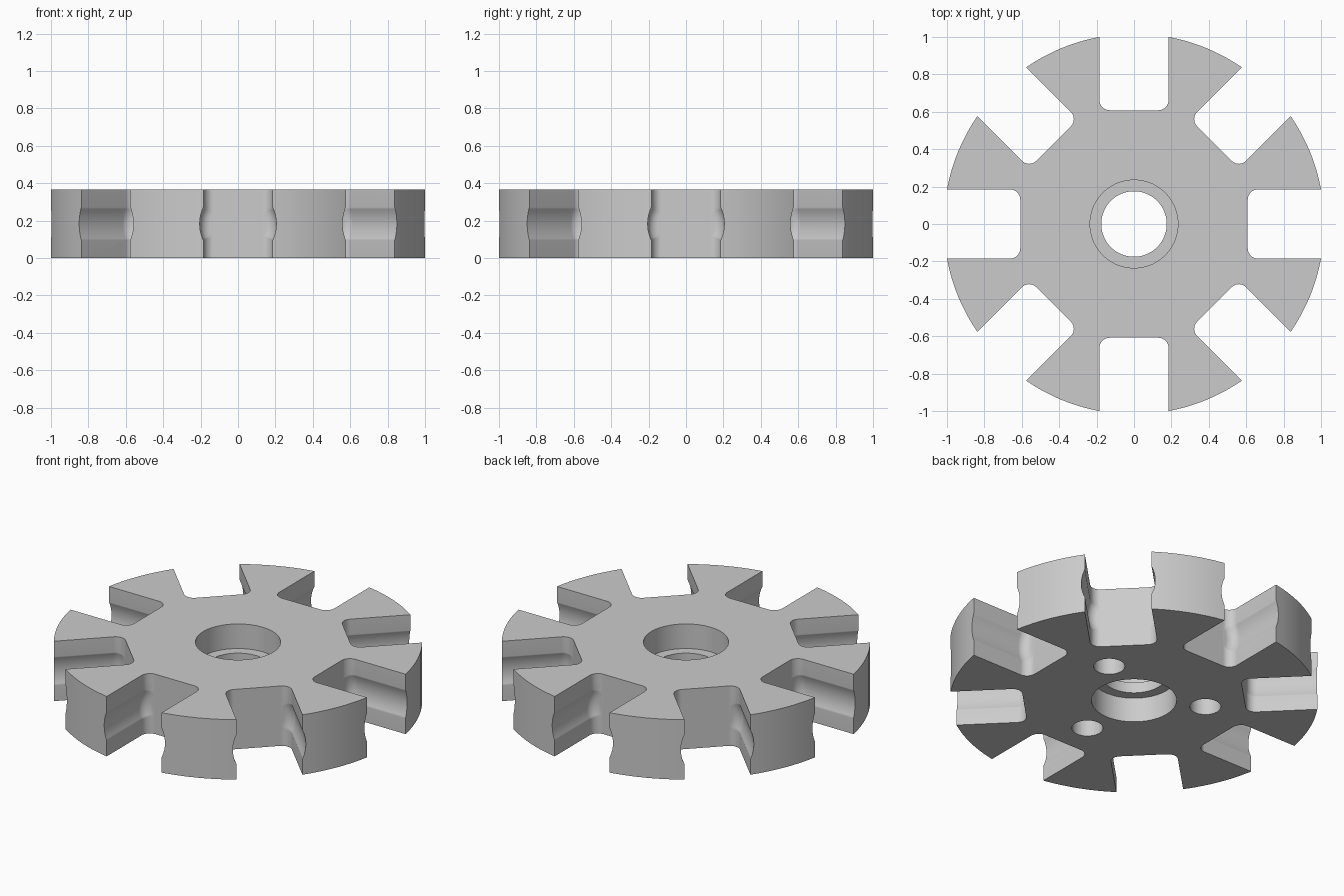
import bpy, bmesh
from math import pi, sin, cos, radians
from mathutils import Matrix

HEIGHT, RIM = 0.365, 1.017
MID = HEIGHT / 2
SLOT_HALF, SLOT_FLOOR, FILLET = 0.185, 0.608, 0.055
GROOVE = 0.205

if "Cube" in bpy.data.objects:
    bpy.data.objects.remove(bpy.data.objects["Cube"])


def make_object(name, bm):
    bmesh.ops.recalc_face_normals(bm, faces=bm.faces)
    mesh = bpy.data.meshes.new(name)
    bm.to_mesh(mesh)
    bm.free()
    obj = bpy.data.objects.new(name, mesh)
    bpy.context.collection.objects.link(obj)
    return obj


def lathe(bm, profile, steps, closed):
    """Revolve (radius, z) points about z; open profiles get end caps."""
    rings = []
    for i in range(steps):
        a = 2 * pi * i / steps
        rings.append([bm.verts.new((r * cos(a), r * sin(a), z)) for r, z in profile])
    n = len(profile)
    for i in range(steps):
        p, q = rings[i], rings[(i + 1) % steps]
        for j in range(n if closed else n - 1):
            k = (j + 1) % n
            bm.faces.new((p[j], q[j], q[k], p[k]))
    if not closed:
        bm.faces.new([ring[0] for ring in rings])
        bm.faces.new([ring[-1] for ring in rings])
    return [v for ring in rings for v in ring]


def arc(cx, cy, radius, start, end, steps=8):
    angles = [radians(start + (end - start) * i / steps) for i in range(steps + 1)]
    return [(cx + radius * cos(a), cy + radius * sin(a)) for a in angles]


def cut(target, cutter):
    mod = target.modifiers.new("cut", 'BOOLEAN')
    mod.operation, mod.solver, mod.object = 'DIFFERENCE', 'EXACT', cutter
    bpy.context.view_layer.objects.active = target
    bpy.ops.object.modifier_apply(modifier=mod.name)
    bpy.data.objects.remove(cutter)


# Disc with a bore that is counterbored from both sides
bm = bmesh.new()
lathe(bm, [(RIM, 0), (RIM, HEIGHT), (0.235, HEIGHT), (0.235, 0.215),
           (0.175, 0.215), (0.175, 0.15), (0.235, 0.15), (0.235, 0)], 128, True)
disc = make_object("slotted_disc", bm)

# Eight radial slots with rounded inner corners
bm = bmesh.new()
inner, side = SLOT_FLOOR + FILLET, SLOT_HALF - FILLET
outline = ([(1.2, SLOT_HALF)] + arc(inner, side, FILLET, 90, 180)
           + arc(inner, -side, FILLET, 180, 270) + [(1.2, -SLOT_HALF)])
for i in range(8):
    turn = Matrix.Rotation(i * pi / 4, 4, 'Z')
    face = bm.faces.new([bm.verts.new(turn @ Matrix.Translation((x, y, -0.1)).translation)
                         for x, y in outline])
    top = bmesh.ops.extrude_face_region(bm, geom=[face])["geom"]
    verts = [g for g in top if isinstance(g, bmesh.types.BMVert)]
    bmesh.ops.translate(bm, verts=verts, vec=(0, 0, HEIGHT + 0.2))
cut(disc, make_object("slot_cutter", bm))

# Round grooves along the slot walls, with rounded inner ends
bm = bmesh.new()
start = SLOT_FLOOR + 0.001
profile = arc(GROOVE - FILLET, start + FILLET, FILLET, -90, 0) + [(GROOVE, 1.2)]
for i in range(8):
    verts = lathe(bm, profile, 64, False)
    place = (Matrix.Rotation(i * pi / 4, 4, 'Z') @ Matrix.Translation((0, 0, MID))
             @ Matrix.Rotation(pi / 2, 4, 'Y'))
    bmesh.ops.transform(bm, matrix=place, verts=verts)
cut(disc, make_object("groove_cutter", bm))

# Three blind holes in the underside
bm = bmesh.new()
for angle in (30, 150, 270):
    a = radians(angle)
    bmesh.ops.create_cone(bm, cap_ends=True, segments=40, radius1=0.086, radius2=0.086,
                          depth=0.4, matrix=Matrix.Translation((0.4 * cos(a), 0.4 * sin(a), 0)))
cut(disc, make_object("hole_cutter", bm))

# Plain grey finish
grey = bpy.data.materials.new("plain_grey")
grey.use_nodes = True
colour = (0.6, 0.6, 0.6, 1)
grey.diffuse_color = colour
grey.node_tree.nodes["Principled BSDF"].inputs["Base Color"].default_value = colour
disc.data.materials.clear()
disc.data.materials.append(grey)

# Smooth curved walls, crisp edges
bpy.ops.object.select_all(action='DESELECT')
disc.select_set(True)
bpy.context.view_layer.objects.active = disc
bpy.ops.object.shade_smooth_by_angle(angle=radians(30))
weighted = disc.modifiers.new("weighted_normals", 'WEIGHTED_NORMAL')
weighted.keep_sharp = True
